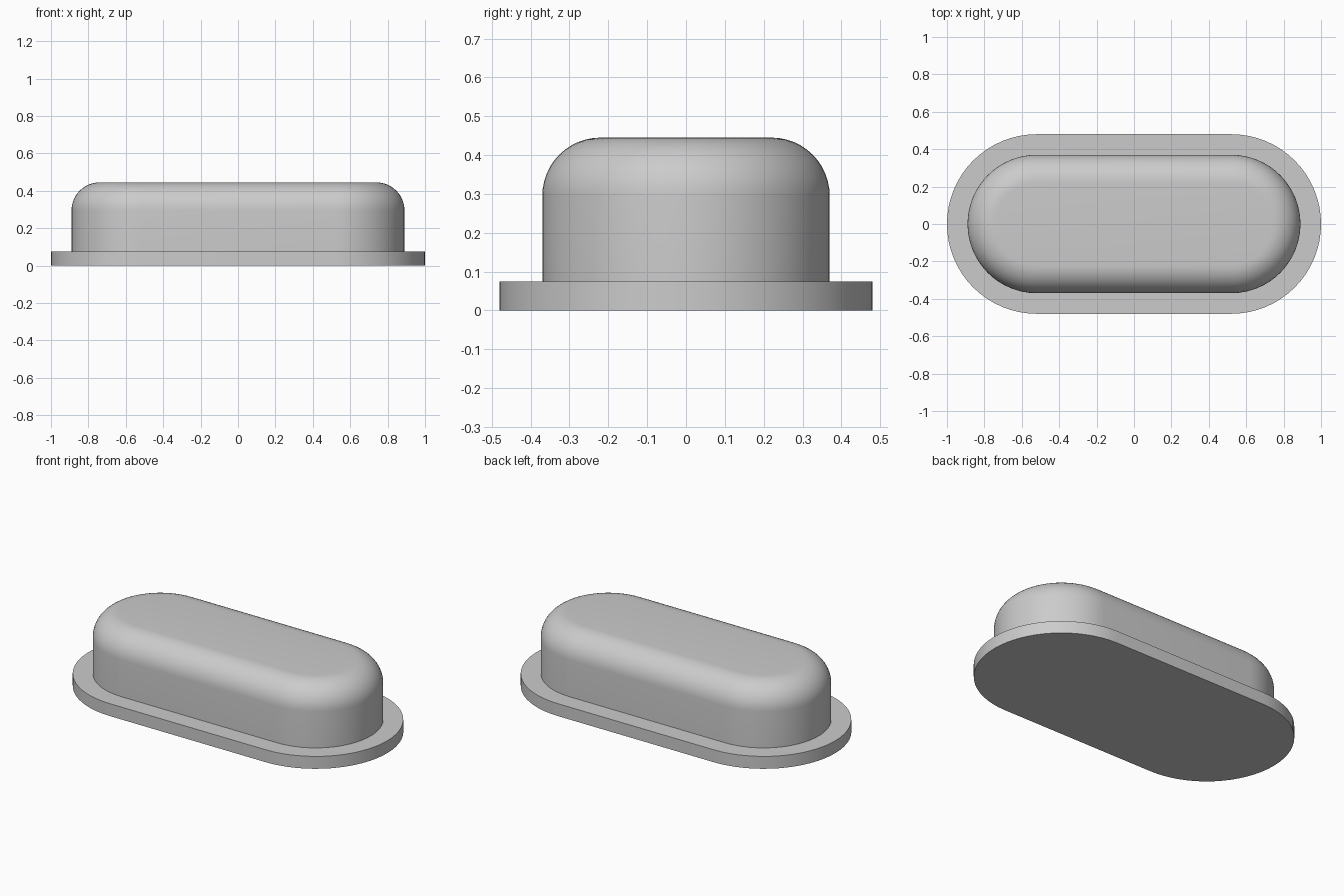
import bpy, bmesh, math

cube = bpy.data.objects.get("Cube")
if cube:
    bpy.data.objects.remove(cube, do_unlink=True)

HALF_STRAIGHT = 0.52   # distance from the middle to each end's arc centre
ARC_STEPS = 32
FILLET_STEPS = 12

grey = bpy.data.materials.new("plain grey")
grey.use_nodes = True
colour = (0.6, 0.6, 0.6, 1)
grey.diffuse_color = colour
grey.node_tree.nodes["Principled BSDF"].inputs["Base Color"].default_value = colour


def stadium(radius, z):
    """Rounded-slot outline, counter-clockwise, at one height."""
    points = []
    for side in (1, -1):
        for i in range(ARC_STEPS + 1):
            a = math.pi * (i / ARC_STEPS - 0.5)
            points.append((side * (HALF_STRAIGHT + radius * math.cos(a)),
                           side * radius * math.sin(a), z))
    return points


def loft(name, profile):
    """Skin a closed solid through stadium outlines given as (radius, z)."""
    bm = bmesh.new()
    rings = [[bm.verts.new(p) for p in stadium(r, z)] for r, z in profile]
    n = len(rings[0])
    for low, high in zip(rings, rings[1:]):
        for i in range(n):
            j = (i + 1) % n
            bm.faces.new((low[i], low[j], high[j], high[i]))
    bm.faces.new(rings[0][::-1])
    bm.faces.new(rings[-1])
    mesh = bpy.data.meshes.new(name)
    bm.to_mesh(mesh)
    bm.free()
    mesh.materials.append(grey)
    obj = bpy.data.objects.new(name, mesh)
    bpy.context.collection.objects.link(obj)
    bpy.ops.object.select_all(action="DESELECT")
    obj.select_set(True)
    bpy.context.view_layer.objects.active = obj
    bpy.ops.object.shade_smooth_by_angle(angle=math.radians(30))
    return obj


# Flat base flange
FLANGE_TOP = 0.075
loft("base_flange", [(0.48, 0), (0.48, FLANGE_TOP)])

# Raised body with a rounded top edge
BODY_RADIUS, BODY_TOP, FILLET = 0.37, 0.445, 0.15
profile = [(BODY_RADIUS, FLANGE_TOP)]
for k in range(FILLET_STEPS + 1):
    a = math.pi / 2 * k / FILLET_STEPS
    profile.append((BODY_RADIUS - FILLET * (1 - math.cos(a)),
                    BODY_TOP - FILLET * (1 - math.sin(a))))
loft("raised_body", profile)
